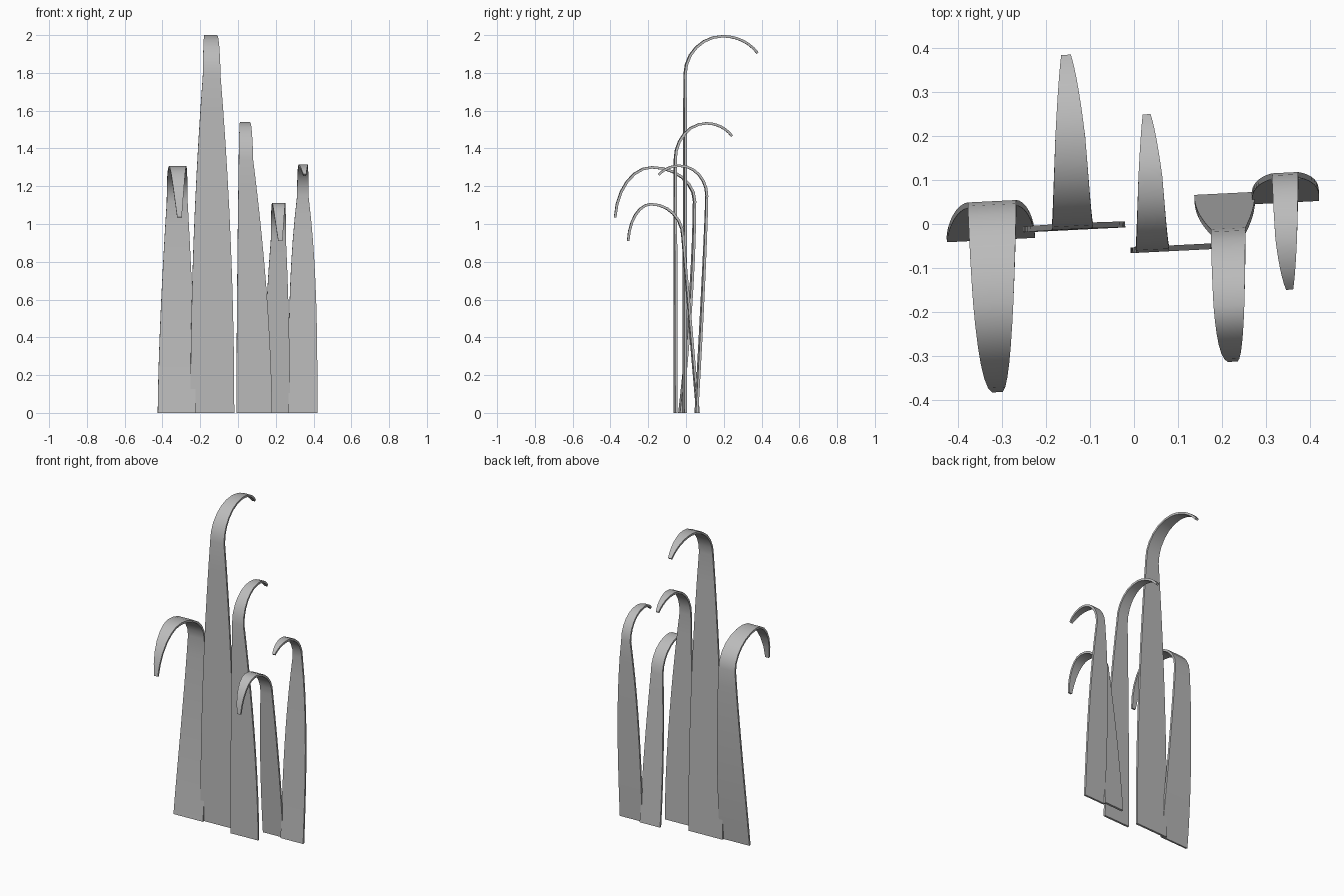
import bpy
import bmesh
from math import sin, cos, pi, radians

cube = bpy.data.objects.get("Cube")
if cube:
    bpy.data.objects.remove(cube, do_unlink=True)

STEM_STEPS, ARC_STEPS = 10, 6
THICKNESS = 0.013
YAW = 0.05

grey = bpy.data.materials.new("leaf_grey")
grey.use_nodes = True
colour = (0.5, 0.5, 0.5, 1)
grey.diffuse_color = colour
grey.node_tree.nodes["Principled BSDF"].inputs["Base Color"].default_value = colour


def mix(a, b, t):
    return a + (b - a) * t


def mix_edges(a, b, t):
    return mix(a[0], b[0], t), mix(a[1], b[1], t)


def leaf(name, root_y, neck, apex, tip, tip_angle, lean,
         root_x, neck_x, tip_x, stem_taper, arc_taper):
    """Upright tapering blade whose top curls over; neck, apex and tip are (y, z)."""
    rows = []
    # Stem
    for i in range(STEM_STEPS):
        t = i / STEM_STEPS
        y = mix(root_y, neck[0], 1 - (1 - t) ** lean)
        rows.append((y, neck[1] * t, mix_edges(root_x, neck_x, t ** stem_taper)))
    # Rising and falling halves of the curl
    end = radians(tip_angle)
    for i in range(2 * ARC_STEPS + 1):
        u = i / (2 * ARC_STEPS)
        if i <= ARC_STEPS:
            a = pi * u
            y = mix(apex[0], neck[0], cos(a))
            z = mix(neck[1], apex[1], sin(a))
        else:
            a = end * (2 * u - 1)
            y = mix(apex[0], tip[0], sin(a) / sin(end))
            z = mix(apex[1], tip[1], (1 - cos(a)) / (1 - cos(end)))
        rows.append((y, z, mix_edges(neck_x, tip_x, u ** arc_taper)))

    bm = bmesh.new()
    middle = sum(root_x) / 2
    previous = None
    for y, z, edges in rows:
        pair = [bm.verts.new((x, y + YAW * (x - middle), z)) for x in edges]
        if previous:
            bm.faces.new((previous[0], previous[1], pair[1], pair[0]))
        previous = pair
    mesh = bpy.data.meshes.new(name)
    bm.to_mesh(mesh)
    bm.free()
    mesh.materials.append(grey)
    obj = bpy.data.objects.new(name, mesh)
    bpy.context.collection.objects.link(obj)

    solid = obj.modifiers.new("thickness", 'SOLIDIFY')
    solid.thickness = THICKNESS
    solid.offset = 0
    bpy.ops.object.select_all(action='DESELECT')
    obj.select_set(True)
    bpy.context.view_layer.objects.active = obj
    bpy.ops.object.modifier_apply(modifier=solid.name)
    bpy.ops.object.shade_smooth_by_angle(angle=radians(35))
    return obj


# Leaves from the model's right to its left
leaf("right_leaf", -0.03, (0.045, 1.12), (-0.18, 1.3), (-0.376, 1.035), 85, 1.7,
     (-0.425, -0.225), (-0.377, -0.267), (-0.322, -0.298), 1.5, 2.2)
leaf("tall_leaf", -0.007, (-0.005, 1.79), (0.196, 1.994), (0.38, 1.905), 56, 1,
     (-0.252, -0.02), (-0.186, -0.093), (-0.165, -0.143), 2, 1.5)
leaf("middle_leaf", -0.055, (-0.055, 1.34), (0.11, 1.533), (0.247, 1.465), 55, 1,
     (-0.008, 0.18), (0.004, 0.08), (0.02, 0.038), 1.7, 1.4)
leaf("short_leaf", 0.063, (-0.017, 0.93), (-0.185, 1.105), (-0.307, 0.91), 85, 1,
     (0.137, 0.275), (0.175, 0.253), (0.213, 0.235), 2, 2.8)
leaf("left_leaf", 0.055, (0.11, 1.15), (-0.033, 1.308), (-0.145, 1.26), 55, 1.2,
     (0.267, 0.42), (0.313, 0.373), (0.345, 0.361), 3, 2)
